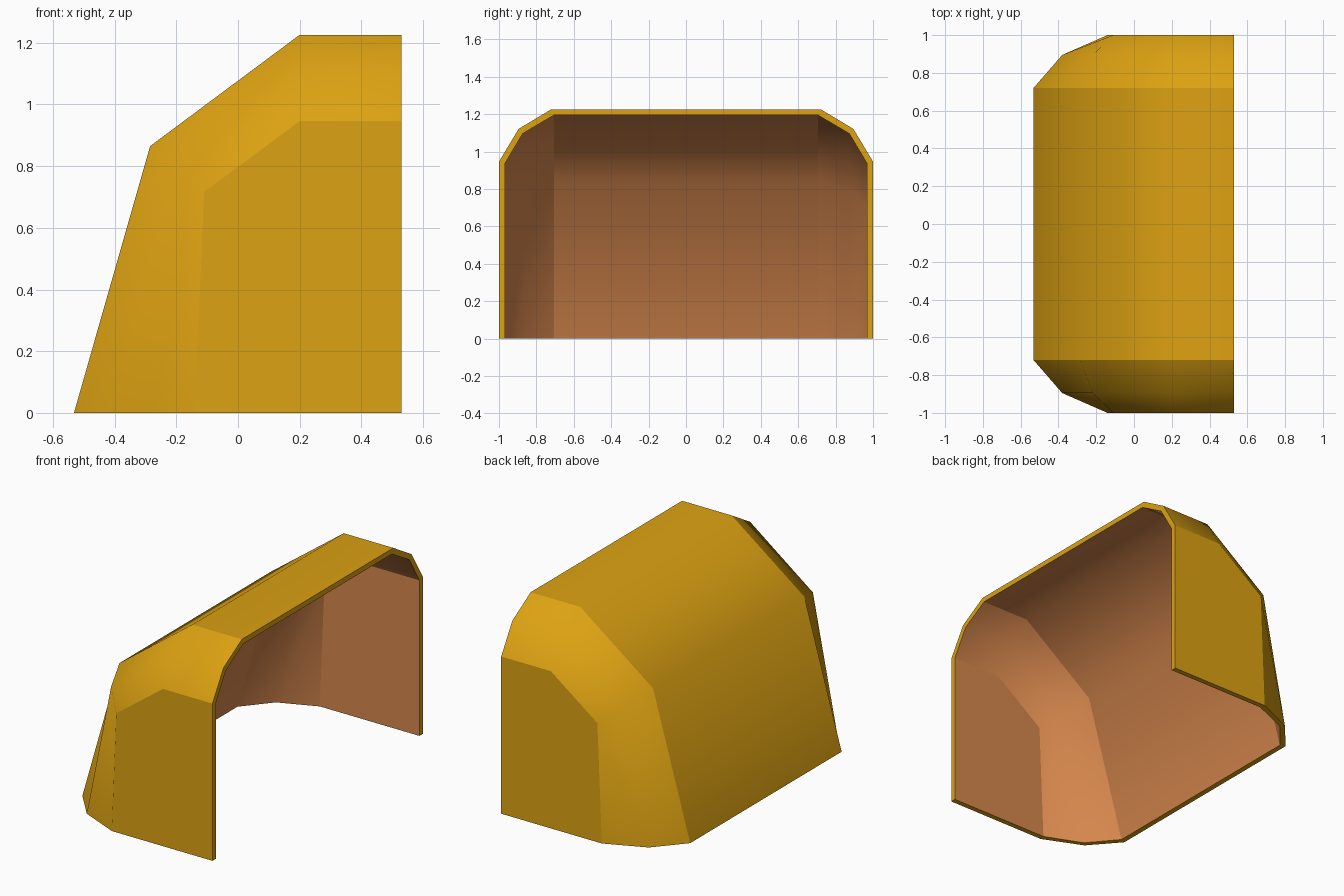
import bpy, bmesh

if "Cube" in bpy.data.objects:
    bpy.data.objects.remove(bpy.data.objects["Cube"])


def material(name, rgb):
    m = bpy.data.materials.new(name)
    m.diffuse_color = (*rgb, 1)
    m.use_nodes = True
    m.node_tree.nodes["Principled BSDF"].inputs["Base Color"].default_value = m.diffuse_color
    return m


# Half sections (y, x-z profile from back foot to front lip), centre outwards
OUTER = [
    (0.72, [(-0.532, 0), (-0.285, 0.865), (0.20, 1.226), (0.53, 1.226)]),
    (0.895, [(-0.38, 0), (-0.218, 0.808), (0.20, 1.121), (0.53, 1.121)]),
    (1.0, [(-0.14, 0), (-0.11, 0.716), (0.20, 0.946), (0.53, 0.946)]),
]
INNER = [
    (0.707, [(-0.499, 0), (-0.257, 0.846), (0.21, 1.194), (0.53, 1.194)]),
    (0.873, [(-0.36, 0), (-0.20, 0.788), (0.207, 1.096), (0.53, 1.096)]),
    (0.968, [(-0.133, 0), (-0.104, 0.709), (0.204, 0.936), (0.53, 0.936)]),
]

bm = bmesh.new()


def add_skin(sections, mat):
    """Loft mirrored sections, close both side walls; return the open border."""
    full = [(-y, p) for y, p in reversed(sections)] + sections
    rows = [[bm.verts.new((x, y, z)) for x, z in p] for y, p in full]
    for a, b in zip(rows, rows[1:]):
        for i in range(len(a) - 1):
            f = bm.faces.new((a[i], b[i], b[i + 1], a[i + 1]))
            f.material_index, f.smooth = mat, True
    feet = []
    for row in (rows[0], rows[-1]):
        foot = bm.verts.new((0.53, row[0].co.y, 0))
        feet.append(foot)
        bm.faces.new(row + [foot]).material_index = mat
    # crisp creases where the flat panels meet the rounded corners
    for row in (rows[0], rows[2], rows[3], rows[5]):
        for v, w in zip(row, row[1:]):
            bm.edges.get((v, w)).smooth = False
    return ([r[0] for r in rows] + [feet[1]]
            + [r[-1] for r in reversed(rows)] + [feet[0]])


# Outer and inner skins joined by a thin flat rim
outer = add_skin(OUTER, 0)
inner = add_skin(INNER, 1)
n = len(outer)
for i in range(n):
    j = (i + 1) % n
    bm.faces.new((outer[i], outer[j], inner[j], inner[i])).material_index = 0
    bm.edges.get((outer[i], outer[j])).smooth = False
    bm.edges.get((inner[i], inner[j])).smooth = False
bmesh.ops.recalc_face_normals(bm, faces=bm.faces)

mesh = bpy.data.meshes.new("hood_shell")
bm.to_mesh(mesh)
bm.free()
mesh.materials.append(material("golden yellow", (0.72, 0.36, 0.006)))
mesh.materials.append(material("copper brown lining", (0.68, 0.245, 0.075)))
shell = bpy.data.objects.new("hood_shell", mesh)
bpy.context.collection.objects.link(shell)
